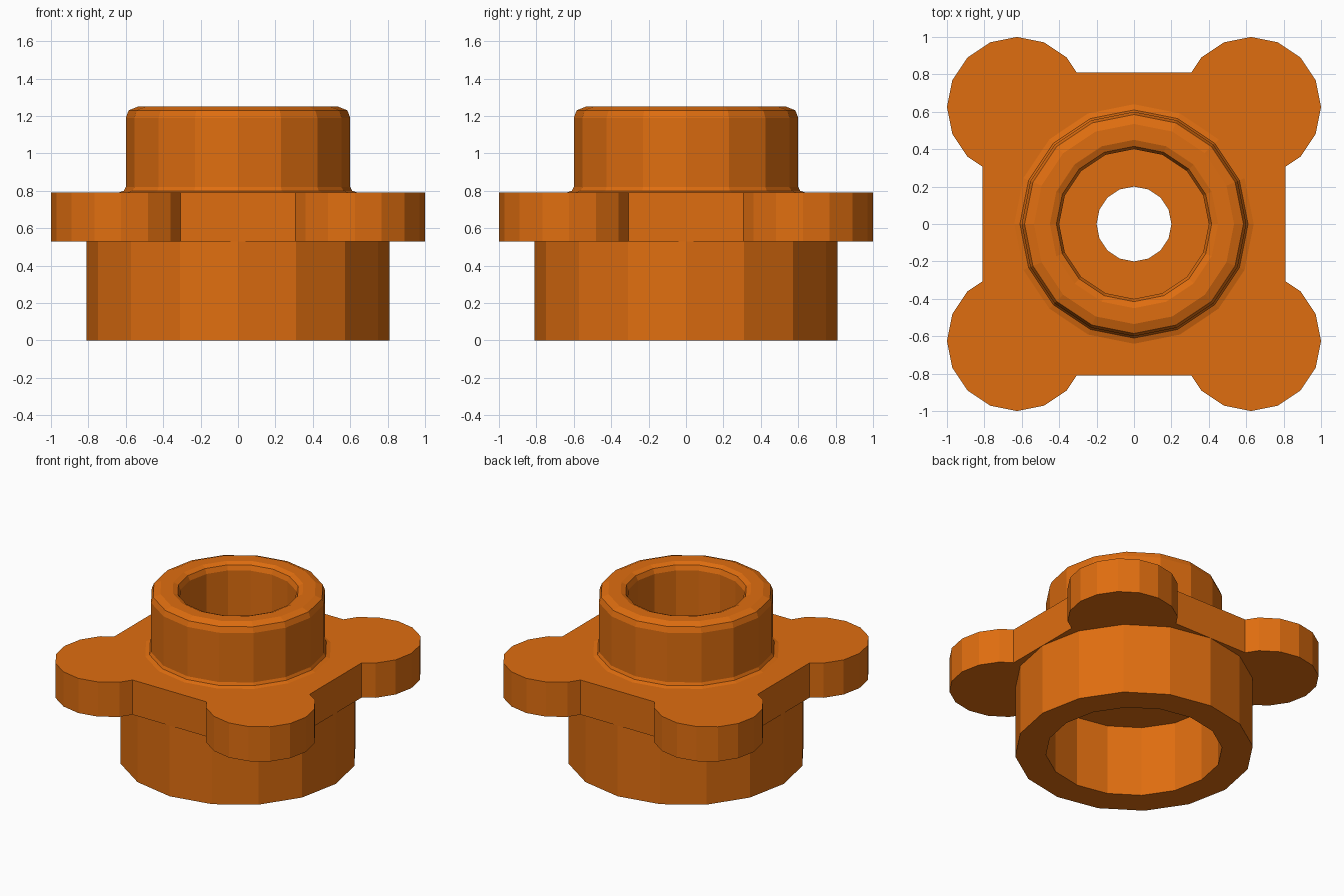
import bpy, bmesh
from math import sin, cos, pi
from mathutils import Matrix, Vector

if "Cube" in bpy.data.objects:
    bpy.data.objects.remove(bpy.data.objects["Cube"], do_unlink=True)

SIDES = 16
STEP = 2 * pi / SIDES
BOTTOM, TOP = 0.53, 0.79

orange = bpy.data.materials.new("orange plastic")
orange.use_nodes = True
color = (0.74, 0.155, 0.005, 1)
orange.diffuse_color = color
orange.node_tree.nodes["Principled BSDF"].inputs["Base Color"].default_value = color


def finish(bm, name):
    bmesh.ops.remove_doubles(bm, verts=bm.verts, dist=1e-5)
    mesh = bpy.data.meshes.new(name)
    bm.to_mesh(mesh)
    bm.free()
    mesh.materials.append(orange)
    obj = bpy.data.objects.new(name, mesh)
    bpy.context.collection.objects.link(obj)
    return obj


def lathe(name, profile):
    """Revolve (radius, z) points, listed so that faces point outward."""
    bm = bmesh.new()
    rings = [[bm.verts.new((r * cos(i * STEP), r * sin(i * STEP), z))
              for i in range(SIDES)] for r, z in profile]
    for low, high in zip(rings, rings[1:]):
        for i in range(SIDES):
            j = (i + 1) % SIDES
            bm.faces.new((low[i], low[j], high[j], high[i]))
    return finish(bm, name)


# Hollow round skirt under the flange
lathe("base_skirt", [(0.6, BOTTOM), (0.6, 0), (0.81, 0), (0.81, BOTTOM)])

# Hollow collar with a foot fillet and rounded lips
lathe("top_collar", [(0.64, TOP), (0.61, 0.8), (0.6, 0.82), (0.6, 1.19),
                     (0.585, 1.23), (0.535, 1.25), (0.45, 1.25),
                     (0.415, 1.235), (0.4, 1.2), (0.4, TOP)])

# Square flange with four round lobes and a centre hole
lobe = [Vector((0.81, 0.307, 0))]
for i in range(-2, 7):
    lobe.append(Vector((0.625 + 0.375 * cos(i * STEP), 0.625 + 0.375 * sin(i * STEP), 0)))
lobe.append(Vector((0.307, 0.81, 0)))
outline = [Matrix.Rotation(k * pi / 2, 3, "Z") @ p for k in range(4) for p in lobe]
hole = [Vector((0.2 * cos(i * STEP), 0.2 * sin(i * STEP), 0)) for i in range(SIDES)]

bm = bmesh.new()
for loop in (outline, hole):
    verts = [bm.verts.new((p.x, p.y, BOTTOM)) for p in loop]
    for a, b in zip(verts, verts[1:] + verts[:1]):
        bm.edges.new((a, b))
bmesh.ops.triangle_fill(bm, use_beauty=True, edges=bm.edges[:], normal=(0, 0, 1))
extruded = bmesh.ops.extrude_face_region(bm, geom=bm.faces[:], use_keep_orig=True)
moved = [g for g in extruded["geom"] if isinstance(g, bmesh.types.BMVert)]
bmesh.ops.translate(bm, verts=moved, vec=(0, 0, TOP - BOTTOM))
bmesh.ops.recalc_face_normals(bm, faces=bm.faces[:])
finish(bm, "lobed_flange")
